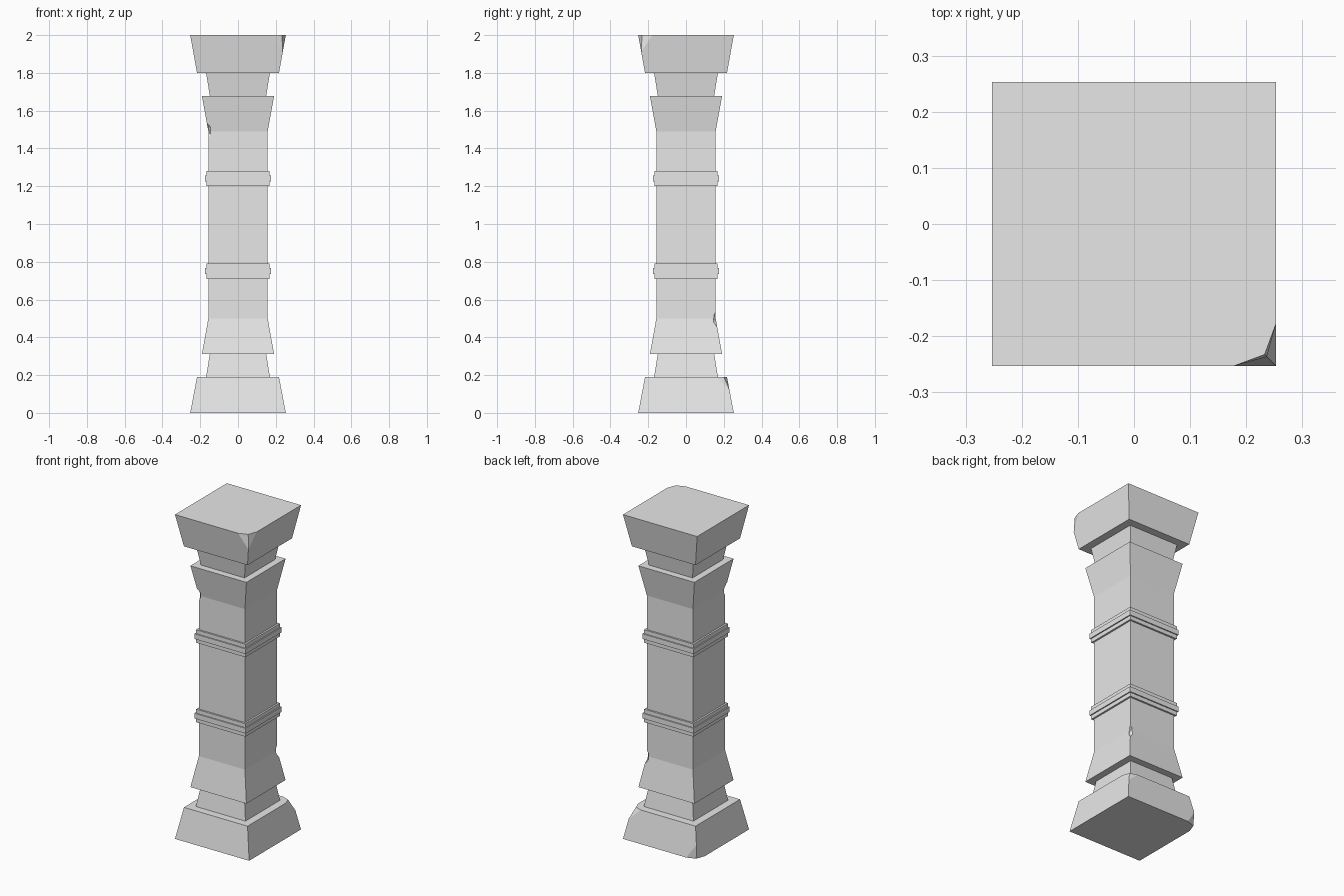
import bpy, bmesh
from mathutils import Vector, Matrix

cube = bpy.data.objects.get("Cube")
if cube:
    bpy.data.objects.remove(cube, do_unlink=True)

stone = bpy.data.materials.new("grey_stone")
stone.use_nodes = True
GREY = (0.8, 0.8, 0.8, 1.0)
stone.diffuse_color = GREY
stone.node_tree.nodes["Principled BSDF"].inputs["Base Color"].default_value = GREY


def finish(name, bm):
    bmesh.ops.recalc_face_normals(bm, faces=bm.faces[:])
    mesh = bpy.data.meshes.new(name)
    bm.to_mesh(mesh)
    bm.free()
    mesh.materials.append(stone)
    obj = bpy.data.objects.new(name, mesh)
    bpy.context.collection.objects.link(obj)
    return obj


def square_stack(profile):
    """Closed square column through (half width, height) points."""
    bm = bmesh.new()
    corners = ((-1, -1), (1, -1), (1, 1), (-1, 1))
    rings = [[bm.verts.new((sx * h, sy * h, z)) for sx, sy in corners] for h, z in profile]
    bm.faces.new(rings[0][::-1])
    bm.faces.new(rings[-1])
    for low, high in zip(rings, rings[1:]):
        for i in range(4):
            j = (i + 1) % 4
            bm.faces.new((low[i], low[j], high[j], high[i]))
    return bm


def chip_corner(bm, sx, sy, half, z, into, taper, size):
    """Break off a corner with two slanted cuts meeting in a ridge."""
    def place(a, b, d):
        return Vector((sx * (half - a), sy * (half - b), z + into * d))

    depth = 1.15 * size
    inset = taper * depth
    ridge = 0.27 * size
    for swap in (False, True):
        start = place(0, size, 0) if swap else place(size, 0, 0)
        top = place(ridge, ridge, 0)
        foot = place(inset, inset, depth)
        normal = (top - start).cross(foot - start).normalized()
        if normal.dot(Vector((sx, sy, 0))) < 0:
            normal.negate()
        bmesh.ops.bisect_plane(bm, geom=bm.verts[:] + bm.edges[:] + bm.faces[:],
                               dist=1e-5, plane_co=start, plane_no=normal, clear_outer=True)
        rim = [e for e in bm.edges if e.is_boundary]
        bmesh.ops.holes_fill(bm, edges=rim, sides=0)


def nick(obj, x, y, z):
    """Small notch in a shaft edge."""
    bm = bmesh.new()
    bmesh.ops.create_icosphere(bm, subdivisions=1, radius=1,
                               matrix=Matrix.Translation((x, y, z)) @ Matrix.Diagonal((0.02, 0.02, 0.045, 1)))
    cutter = finish("nick_cutter", bm)
    cutter.hide_render = True
    mod = obj.modifiers.new("nick", 'BOOLEAN')
    mod.operation = 'DIFFERENCE'
    mod.solver = 'EXACT'
    mod.object = cutter
    bpy.context.view_layer.objects.active = obj
    bpy.ops.object.modifier_apply(modifier=mod.name)
    bpy.data.objects.remove(cutter, do_unlink=True)


WIDE, NARROW, BLOCK = 0.253, 0.217, 0.19
TAPER = (WIDE - NARROW) / BLOCK

# Base block with two broken corners
bm = square_stack([(WIDE, 0), (NARROW, BLOCK)])
chip_corner(bm, -1, 1, WIDE, 0, 1, TAPER, 0.075)
chip_corner(bm, 1, 1, NARROW, BLOCK, -1, -TAPER, 0.06)
finish("base_block", bm)

# Top block with one broken corner
bm = square_stack([(NARROW, 1.8), (WIDE, 2)])
chip_corner(bm, 1, -1, WIDE, 2, -1, TAPER, 0.075)
finish("top_block", bm)

# Necks between the blocks and the shaft
finish("lower_neck", square_stack([(0.169, 0.19), (0.149, 0.312)]))
finish("upper_neck", square_stack([(0.149, 1.677), (0.169, 1.8)]))

# Shaft flaring at both ends, with nicked edges
shaft = finish("shaft", square_stack([(0.191, 0.312), (0.157, 0.5), (0.157, 1.49), (0.191, 1.677)]))
nick(shaft, 0.162, 0.162, 0.5)
nick(shaft, -0.162, -0.162, 1.49)

# Stepped bands round the shaft
for name, z in (("lower_band", 0.75), ("upper_band", 1.24)):
    finish(name, square_stack([(0.168, z - 0.04), (0.168, z - 0.016), (0.175, z - 0.016),
                               (0.175, z + 0.016), (0.168, z + 0.016), (0.168, z + 0.04)]))
